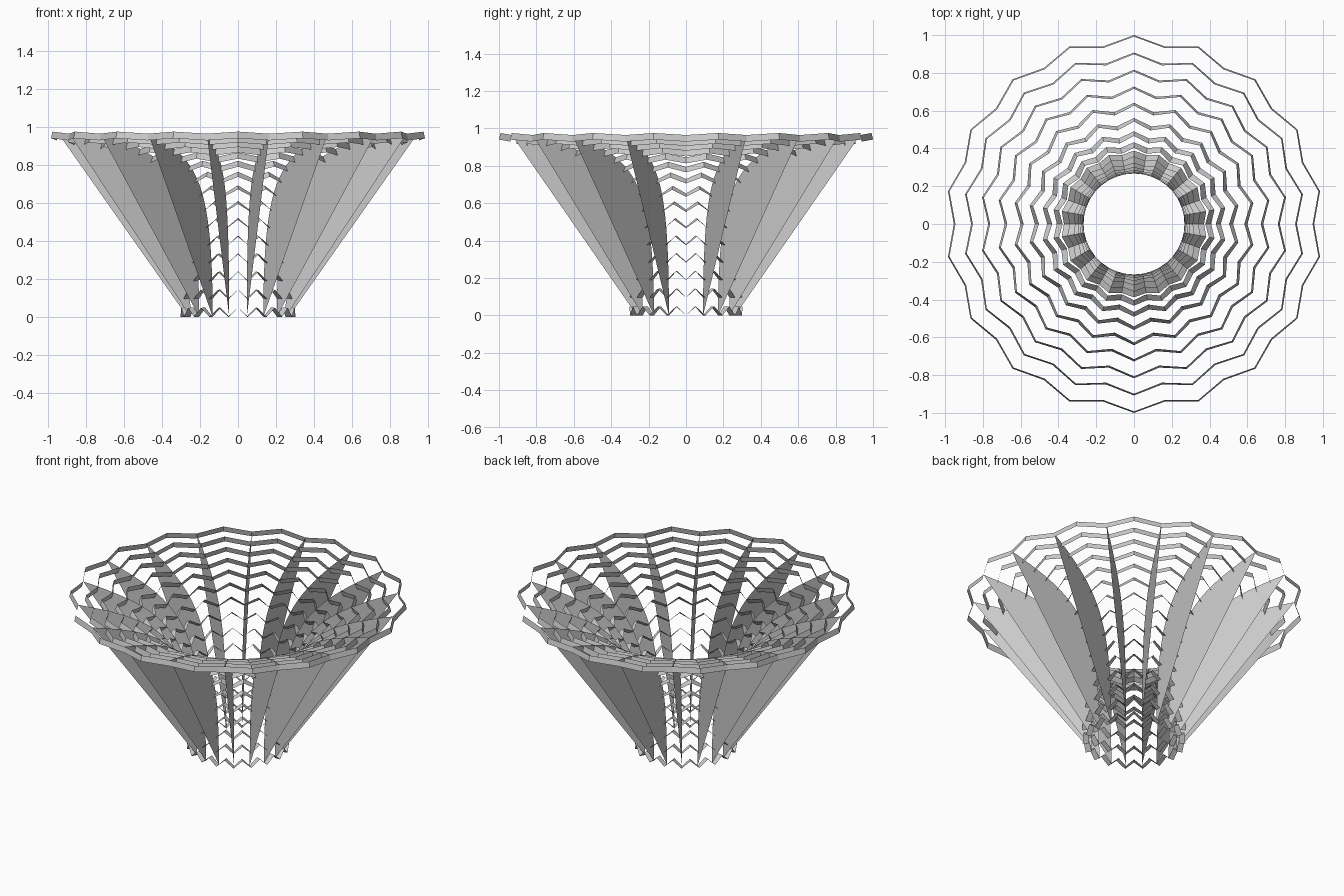
import bpy, bmesh
from math import sin, cos, pi
from mathutils import Vector
from mathutils.geometry import interpolate_bezier

cube = bpy.data.objects.get("Cube")
if cube:
    bpy.data.objects.remove(cube, do_unlink=True)

TEETH = 18        # zigzag teeth per ring, one fin per valley
RINGS = 15
DEPTH = 0.036     # strip width, measured off the flared surface
FIN_STEPS = 28

grey = bpy.data.materials.new("light_grey")
grey.use_nodes = True
grey.diffuse_color = (0.6, 0.6, 0.6, 1)
grey.node_tree.nodes["Principled BSDF"].inputs["Base Color"].default_value = (0.6, 0.6, 0.6, 1)

# Flared trumpet profile as (radius, 0, height), walked by arc length
profile = interpolate_bezier(Vector((0.267, 0, 0)), Vector((0.267, 0, 0.75)),
                             Vector((0.45, 0, 0.85)), Vector((0.992, 0, 0.975)), 400)
lengths = [0.0]
for a, b in zip(profile, profile[1:]):
    lengths.append(lengths[-1] + (b - a).length)
SPACING = lengths[-1] / (RINGS - 0.5)
TOOTH = SPACING / 2


def on_profile(s):
    """Point and outward normal at arc length s."""
    i = 1
    while i < len(lengths) - 1 and lengths[i] < s:
        i += 1
    a, b = profile[i - 1], profile[i]
    t = (s - lengths[i - 1]) / (lengths[i] - lengths[i - 1])
    d = (b - a).normalized()
    return a.lerp(b, t), Vector((d.z, 0, -d.x))


def spin(p, angle):
    return Vector((p.x * cos(angle), p.x * sin(angle), p.z))


def strip(name, side_a, side_b, closed=False):
    """Strip of flat quads between two rows of points."""
    bm = bmesh.new()
    row_a = [bm.verts.new(p) for p in side_a]
    row_b = [bm.verts.new(p) for p in side_b]
    n = len(row_a)
    for i in range(n if closed else n - 1):
        j = (i + 1) % n
        bm.faces.new((row_a[i], row_a[j], row_b[j], row_b[i]))
    bmesh.ops.remove_doubles(bm, verts=bm.verts, dist=0.00001)
    mesh = bpy.data.meshes.new(name)
    bm.to_mesh(mesh)
    bm.free()
    mesh.materials.append(grey)
    obj = bpy.data.objects.new(name, mesh)
    bpy.context.collection.objects.link(obj)


# Zigzag rings: tips run forward along the surface, valleys sit on the fins
for r in range(RINGS):
    inner, outer = [], []
    for k in range(TEETH * 2):
        angle = pi / 2 + k * pi / TEETH
        is_tip = k % 2 == 0
        p, normal = on_profile(r * SPACING + (TOOTH if is_tip else 0))
        inner.append(spin(p, angle))
        outer.append(spin(p + normal * DEPTH, angle))
    strip(f"zigzag_ring_{r + 1}", inner, outer, closed=True)

# Radial fins: flat sheets between the profile and its straight chord
fin_length = (RINGS - 1) * SPACING
curve = [on_profile(fin_length * i / FIN_STEPS)[0] for i in range(FIN_STEPS + 1)]
chord = [curve[0].lerp(curve[-1], i / FIN_STEPS) for i in range(FIN_STEPS + 1)]
for k in range(TEETH):
    angle = pi / 2 + (2 * k + 1) * pi / TEETH
    strip(f"radial_fin_{k + 1}", [spin(p, angle) for p in curve],
          [spin(p, angle) for p in chord])
